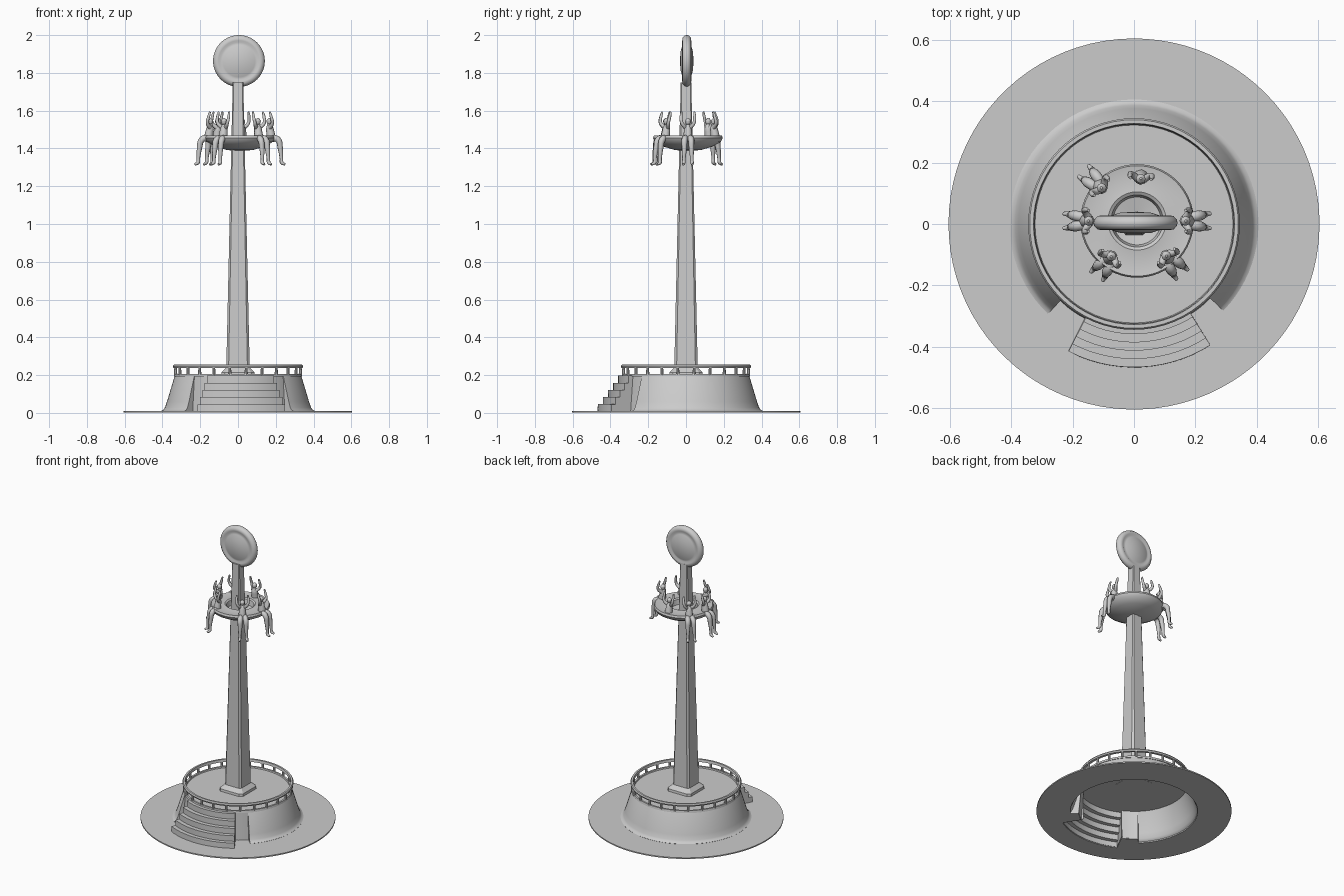
import bpy, bmesh
from math import sin, cos, radians
from mathutils import Matrix, Vector

if "Cube" in bpy.data.objects:
    bpy.data.objects.remove(bpy.data.objects["Cube"])


def smooth(ob, angle=35):
    bpy.ops.object.shade_smooth_by_angle(angle=radians(angle))


def activate(ob):
    bpy.ops.object.select_all(action='DESELECT')
    ob.select_set(True)
    bpy.context.view_layer.objects.active = ob


def finish(name, bm, angle=35, thick=0):
    bmesh.ops.remove_doubles(bm, verts=bm.verts, dist=1e-5)
    bmesh.ops.recalc_face_normals(bm, faces=bm.faces)
    me = bpy.data.meshes.new(name)
    bm.to_mesh(me)
    bm.free()
    ob = bpy.data.objects.new(name, me)
    bpy.context.collection.objects.link(ob)
    activate(ob)
    if thick:
        mod = ob.modifiers.new("thickness", "SOLIDIFY")
        mod.thickness, mod.offset = thick, 0
        bpy.ops.object.modifier_apply(modifier=mod.name)
    smooth(ob, angle)
    return ob


def polar(r, a, z):
    return Vector((r * cos(radians(a)), r * sin(radians(a)), z))


def sweep(bm, profile, a0=0, a1=360, n=64):
    """Revolve (radius, height) points about z from angle a0 to a1."""
    rows = [[bm.verts.new(polar(r, a0 + (a1 - a0) * i / n, z)) for r, z in profile]
            for i in range(n + 1)]
    for p, q in zip(rows, rows[1:]):
        for j in range(len(profile) - 1):
            bm.faces.new((p[j], q[j], q[j + 1], p[j + 1]))


def lathe(name, profile, angle=35, thick=0, n=64):
    bm = bmesh.new()
    sweep(bm, profile, n=n)
    # merge the axis points so the caps become clean fans
    bmesh.ops.remove_doubles(bm, verts=bm.verts, dist=1e-5)
    bmesh.ops.dissolve_degenerate(bm, edges=bm.edges, dist=1e-6)
    return finish(name, bm, angle, thick)


def radial_panel(bm, pts, a):
    bm.faces.new([bm.verts.new(polar(r, a, z)) for r, z in pts])


# Flat apron on the ground, reaching in under the stairs at the front
G, TOP = 0.006, 0.195
LEFT, RIGHT, S0, S1 = -134, -44, -117, -58
R_OUT = 0.465
bm = bmesh.new()
for inner, a0, a1, n in ((0.395, RIGHT, LEFT + 360, 64), (0.345, LEFT, S0, 4),
                         (R_OUT, S0, S1, 14), (0.345, S1, RIGHT, 4)):
    sweep(bm, [(0.605, G), (inner, G)], a0, a1, n)
finish("ground_apron", bm, 35, 0.008)

# Hollow sloping wall, with a recess for the stairs at the front
wall = [(0.405, 0.009), (0.394, 0.014), (0.385, 0.027), (0.374, 0.058), (0.336, 0.185),
        (0.33, TOP)]
recess = [(0.345, G), (0.33, TOP)]
bm = bmesh.new()
sweep(bm, wall, RIGHT, LEFT + 360, 64)
sweep(bm, recess, LEFT, S0, 4)
sweep(bm, recess, S1, RIGHT, 4)
for a in (LEFT, RIGHT):
    radial_panel(bm, wall + [(0.345, G)], a)
finish("base_wall", bm, 35, 0.005)

# Curved front stairs with side cheeks
steps = 5
run, rise = (R_OUT - 0.33) / steps, (TOP - G) / steps
stair = [(R_OUT, G)]
for i in range(steps):
    stair += [(R_OUT - run * i, G + rise * (i + 1)),
              (R_OUT - run * (i + 1), G + rise * (i + 1))]
bm = bmesh.new()
sweep(bm, stair, S0, S1, 14)
for a in (S0, S1):
    radial_panel(bm, stair + [(0.33, G)], a)
finish("stairs", bm, 30, 0.006)

# Deck
lathe("deck", [(0.332, TOP), (0.1, TOP), (0, TOP)], thick=0.008)

# Railing: flat top ring, curb and posts
lathe("hand_rail", [(0.325, 0.238), (0.342, 0.238), (0.345, 0.247), (0.340, 0.255),
                    (0.328, 0.255), (0.325, 0.238)])
lathe("deck_curb", [(0.322, 0.196), (0.340, 0.192), (0.337, 0.207), (0.325, 0.207),
                    (0.322, 0.196)])
bm = bmesh.new()
for i in range(24):
    a = i * 15 + 7.5
    m = Matrix.Translation(polar(0.333, a, 0.222)) @ Matrix.Rotation(radians(a), 4, 'Z')
    bmesh.ops.create_cone(bm, cap_ends=True, segments=8, radius1=0.009, radius2=0.007,
                          depth=0.042, matrix=m)
finish("rail_posts", bm)

# Tapered square tower with slightly chamfered corners and a small plinth
bm = bmesh.new()
rings = []
for z, h in ((0.19, 0.09), (0.215, 0.087), (0.24, 0.062), (1.75, 0.028)):
    c = h * 0.8
    pts = [(h, -c), (h, c), (c, h), (-c, h), (-h, c), (-h, -c), (-c, -h), (c, -h)]
    rings.append([bm.verts.new((x, y, z)) for x, y in pts])
for p, q in zip(rings, rings[1:]):
    for j in range(8):
        k = (j + 1) % 8
        bm.faces.new((p[j], p[k], q[k], q[j]))
bm.faces.new(rings[0])
bm.faces.new(rings[-1])
finish("tower", bm, 20)

# Ride carriage: shallow bowl with raised inner collar
C = Vector((0.01, 0.01, 0))
ob = lathe("carriage_ring", [(0.03, 1.388), (0.07, 1.392), (0.13, 1.41), (0.175, 1.435),
                             (0.185, 1.455), (0.180, 1.468), (0.14, 1.462), (0.095, 1.468),
                             (0.085, 1.462), (0.078, 1.43), (0.03, 1.42), (0.03, 1.388)])
ob.location = C


def tube(cu, pts):
    """Round limb through (r, t, z, radius) points."""
    sp = cu.splines.new('BEZIER')
    sp.bezier_points.add(len(pts) - 1)
    for bp, (r, t, z, rad) in zip(sp.bezier_points, pts):
        bp.co, bp.radius = (r, t, z), rad
        bp.handle_left_type = bp.handle_right_type = 'AUTO'


# Seated riders around the carriage, arms raised and legs hanging
# (angle, inward shift, has hanging legs)
for a, shift, legs in ((0, 0, True), (85, 0.02, False), (137, 0, True),
                       (180, 0, True), (234, 0.015, True), (310, 0.01, True)):
    cu = bpy.data.curves.new("rider", 'CURVE')
    cu.dimensions, cu.bevel_depth, cu.bevel_resolution = '3D', 1.0, 2
    cu.resolution_u, cu.use_fill_caps = 4, True
    tube(cu, [(0.165, 0, 1.435, 0.018), (0.165, 0, 1.46, 0.024), (0.158, 0, 1.505, 0.02),
              (0.155, 0, 1.53, 0.010)])
    tube(cu, [(0.155, 0, 1.525, 0.008), (0.157, 0, 1.535, 0.015), (0.158, 0, 1.548, 0.016),
              (0.159, 0, 1.562, 0.004)])
    for s in (-1, 1):
        tube(cu, [(0.158, 0.012 * s, 1.51, 0.012), (0.172, 0.032 * s, 1.535, 0.009),
                  (0.165, 0.036 * s, 1.57, 0.008), (0.158, 0.034 * s, 1.594, 0.005)])
        if legs:
            tube(cu, [(0.165, 0.010 * s, 1.455, 0.017), (0.200, 0.017 * s, 1.448, 0.017),
                      (0.214, 0.019 * s, 1.40, 0.014), (0.220, 0.021 * s, 1.345, 0.009),
                      (0.222, 0.022 * s, 1.325, 0.010), (0.240, 0.024 * s, 1.315, 0.006)])
    rider = bpy.data.objects.new("rider", cu)
    bpy.context.collection.objects.link(rider)
    rider.location = C - polar(shift, a, 0)
    rider.rotation_euler.z = radians(a)
    activate(rider)
    bpy.ops.object.convert(target='MESH')
    smooth(bpy.context.view_layer.objects.active, 60)

# Round disc on top: domed on both faces with a raised rim
half = [(0, 0.036), (0.05, 0.033), (0.085, 0.022), (0.098, 0.018), (0.108, 0.024),
        (0.124, 0.022), (0.135, 0.010)]
disc = lathe("top_disc", half + [(0.137, 0)] + [(r, -z) for r, z in reversed(half)], 50)
disc.rotation_euler.x = radians(90)
disc.location = (0.005, 0.004, 1.863)
